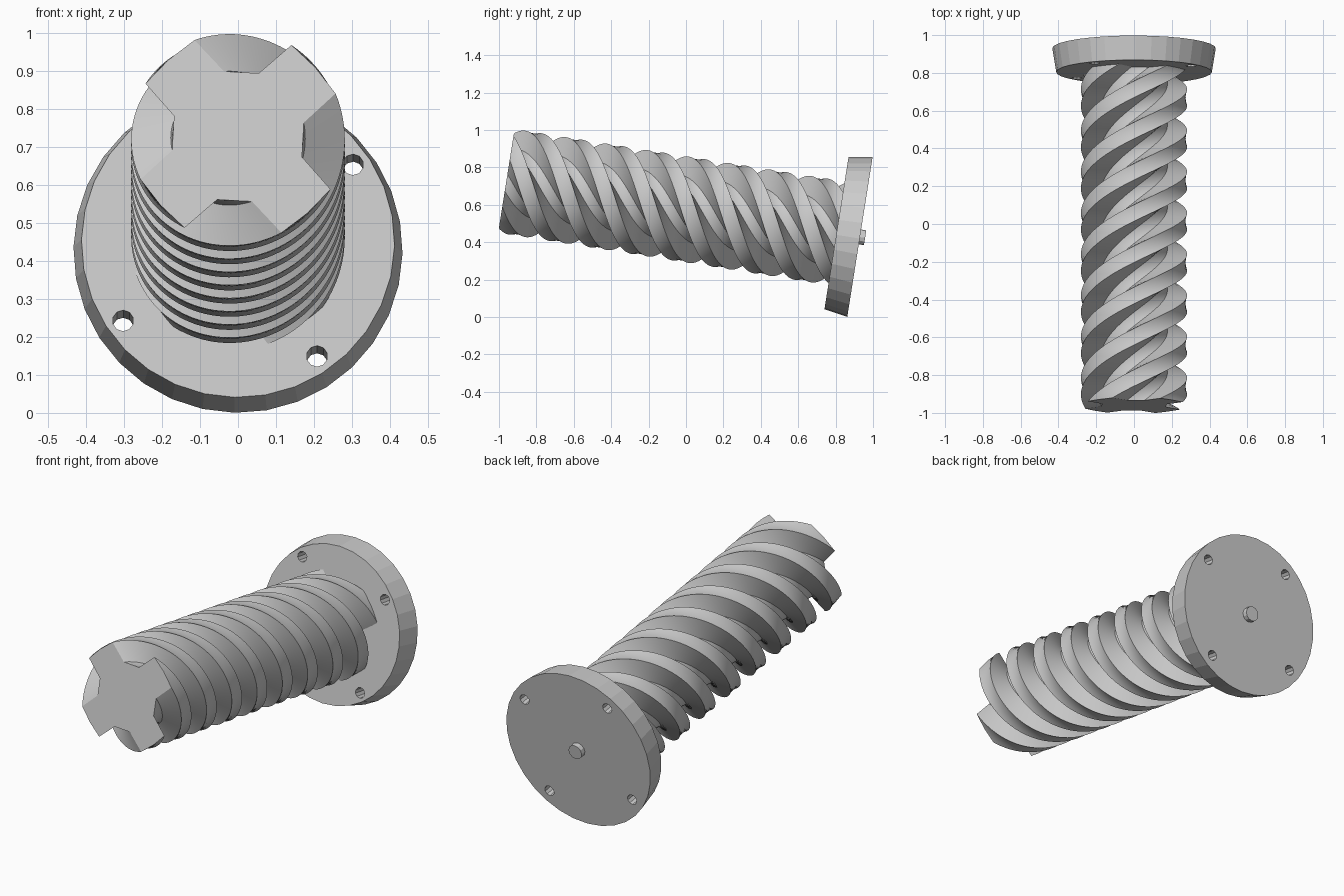
import bpy, bmesh
from math import radians, cos, sin, tau
from mathutils import Matrix

if "Cube" in bpy.data.objects:
    bpy.data.objects.remove(bpy.data.objects["Cube"])

# Leaning frame: local z runs from the flange's back face to the screw tip
FRAME = Matrix.Translation((0, 0.93, 0.428)) @ Matrix.Rotation(radians(81), 4, 'X')
FLANGE_DEPTH = 0.127
TIP = 1.914
PITCH = 0.884
STEPS = 230

grey = bpy.data.materials.new("plain_grey")
grey.use_nodes = True
grey.diffuse_color = (0.6, 0.6, 0.6, 1)
grey.node_tree.nodes["Principled BSDF"].inputs["Base Color"].default_value = (0.6, 0.6, 0.6, 1)


def add_object(name, bm):
    bmesh.ops.recalc_face_normals(bm, faces=bm.faces)
    mesh = bpy.data.meshes.new(name)
    bm.to_mesh(mesh)
    bm.free()
    mesh.materials.append(grey)
    obj = bpy.data.objects.new(name, mesh)
    bpy.context.collection.objects.link(obj)
    obj.matrix_world = FRAME
    return obj


def add_cone(bm, sides, r_low, r_high, z_low, z_high, x=0, y=0):
    place = Matrix.Translation((x, y, (z_low + z_high) / 2)) @ Matrix.Rotation(radians(-1.2), 4, 'Z')
    bmesh.ops.create_cone(bm, cap_ends=True, segments=sides, radius1=r_low,
                          radius2=r_high, depth=z_high - z_low, matrix=place)


def select_only(obj):
    bpy.ops.object.select_all(action='DESELECT')
    obj.select_set(True)
    bpy.context.view_layer.objects.active = obj


# Tapered flange with four bolt holes
bm = bmesh.new()
add_cone(bm, 32, 0.433, 0.412, 0, FLANGE_DEPTH)
flange = add_object("flange", bm)

bm = bmesh.new()
for i in range(4):
    a = radians(34.5 + 90 * i)
    add_cone(bm, 10, 0.028, 0.028, -0.1, 0.3, 0.367 * cos(a), 0.367 * sin(a))
cutter = add_object("bolt_hole_cutter", bm)
cutter.hide_render = True

holes = flange.modifiers.new("bolt_holes", 'BOOLEAN')
holes.operation = 'DIFFERENCE'
holes.solver = 'EXACT'
holes.object = cutter
bpy.context.view_layer.update()
select_only(flange)
bpy.ops.object.modifier_apply(modifier=holes.name)
bpy.data.objects.remove(cutter)

# Centre pin on the back of the flange
bm = bmesh.new()
add_cone(bm, 12, 0.04, 0.04, -0.028, 0.05)
add_object("centre_pin", bm)

# Four-start screw: a cross-shaped section swept along a helix
lobe = [(24, 0.281), (42, 0.274), (60, 0.281), (72, 0.177), (87, 0.171), (102, 0.177)]
section = [(radians(a + 90 * i), r) for i in range(4) for a, r in lobe]
bm = bmesh.new()
rings = []
for s in range(STEPS + 1):
    z = TIP + (FLANGE_DEPTH - 0.01 - TIP) * s / STEPS
    twist = -tau * (TIP - z) / PITCH
    rings.append([bm.verts.new((r * cos(a + twist), r * sin(a + twist), z)) for a, r in section])
n = len(section)
for upper, lower in zip(rings, rings[1:]):
    for i in range(n):
        j = (i + 1) % n
        bm.faces.new((upper[i], lower[i], lower[j], upper[j]))
bm.faces.new(rings[0])
bm.faces.new(rings[-1])
screw = add_object("twisted_screw", bm)
select_only(screw)
bpy.ops.object.shade_smooth_by_angle(angle=radians(30))
